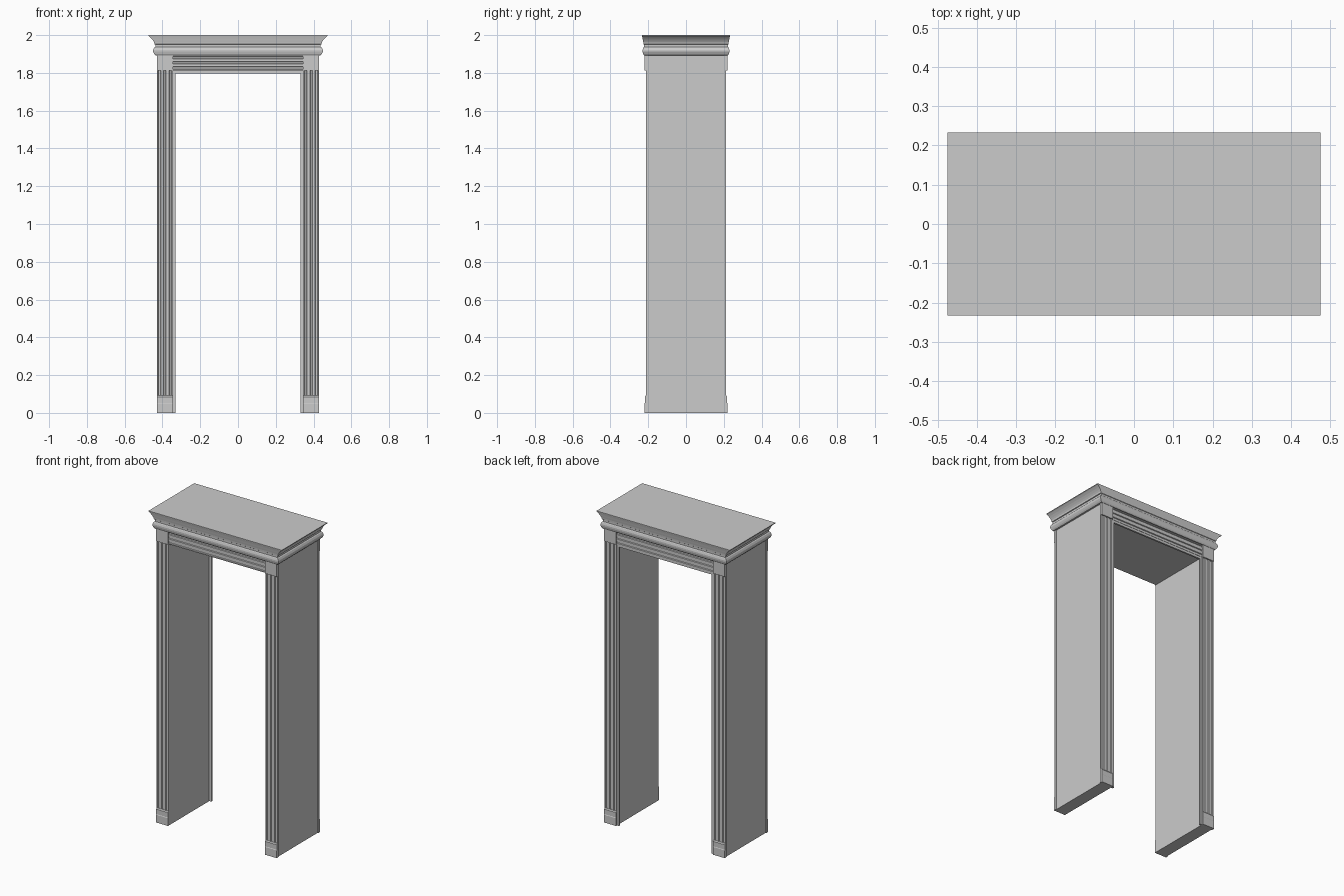
import bpy, bmesh

if "Cube" in bpy.data.objects:
    bpy.data.objects.remove(bpy.data.objects["Cube"])

IN, OUT, TOP = 0.345, 0.43, 1.895     # leg inner/outer x, frame top
WALL = 0.205                          # half depth of the plain lining


def finish(name, bm):
    bmesh.ops.recalc_face_normals(bm, faces=bm.faces)
    me = bpy.data.meshes.new(name)
    bm.to_mesh(me)
    bm.free()
    ob = bpy.data.objects.new(name, me)
    bpy.context.collection.objects.link(ob)
    return ob


def mirror(ob, x=True, y=True):
    m = ob.modifiers.new("mirror", 'MIRROR')
    m.use_axis = (x, y, False)
    m.use_mirror_merge = False
    return ob


def box(name, x0, x1, y0, y1, z0, z1):
    bm = bmesh.new()
    bmesh.ops.create_cube(bm, size=1)
    for v in bm.verts:
        v.co = (x1 if v.co.x > 0 else x0, y1 if v.co.y > 0 else y0,
                z1 if v.co.z > 0 else z0)
    return finish(name, bm)


def extrude(name, pts, vec):
    bm = bmesh.new()
    f = bm.faces.new([bm.verts.new(p) for p in pts])
    r = bmesh.ops.extrude_face_region(bm, geom=[f], use_keep_orig=True)
    bmesh.ops.translate(bm, vec=vec,
                        verts=[g for g in r['geom'] if isinstance(g, bmesh.types.BMVert)])
    return finish(name, bm)


def fluted(a0, a1, n, base, top, groove):
    """Outline of a board with n shallow grooves: (across, depth) pairs."""
    pts = [(a0, base), (a0, top)]
    step = (a1 - a0) / n
    for i in range(n):
        s = a0 + i * step
        pts += [(s + step * .25, top), (s + step * .35, groove),
                (s + step * .65, groove), (s + step * .75, top)]
    return pts + [(a1, top), (a1, base)]


def rings(name, levels):
    """Stack of rectangles: (x0, x1, y0, y1, z)."""
    bm = bmesh.new()
    loops = [[bm.verts.new(p) for p in ((a, c, z), (b, c, z), (b, d, z), (a, d, z))]
             for a, b, c, d, z in levels]
    for lo, hi in zip(loops, loops[1:]):
        for i in range(4):
            j = (i + 1) % 4
            bm.faces.new((lo[i], lo[j], hi[j], hi[i]))
    bm.faces.new(loops[0])
    bm.faces.new(loops[-1])
    return finish(name, bm)


# Plain lining of the passage: two legs and a lintel
mirror(box("jamb_lining", IN, OUT - .005, -WALL, WALL, 0, TOP), y=False)
box("lintel_lining", -IN, IN, -WALL, WALL, 1.812, TOP)

# Fluted pilasters on front and back
prof = fluted(IN, OUT, 3, -WALL + .003, -.213, -.208)
mirror(extrude("pilaster", [(a, d, 0) for a, d in prof], (0, 0, TOP)))

# Banded architrave between the corner blocks
prof = fluted(1.812, TOP, 3, -WALL + .003, -.213, -.208)
mirror(extrude("architrave", [(-IN, d, a) for a, d in prof], (2 * IN, 0, 0)), x=False)

# Stepped plinths and corner blocks
F = -.2
mirror(rings("plinth", [(IN, OUT, -.22, F, 0), (IN, OUT, -.22, F, .05),
                        (IN, OUT, -.218, F, .053), (IN, OUT, -.218, F, .085),
                        (IN, OUT, -.213, F, .092)]))
mirror(box("corner_block", IN, OUT, -.22, F, 1.812, TOP))

# Door stop on the back edge of the opening
mirror(box("door_stop_side", .33, IN, .200, .211, 0, 1.812), y=False)
box("door_stop_head", -IN, IN, .200, .211, 1.797, 1.812)

# Cornice: rounded lower moulding, neck and flared crown
cornice = [(.436, .222, 1.892), (.443, .227, 1.9), (.449, .23, 1.912), (.449, .23, 1.922),
           (.443, .226, 1.934), (.437, .222, 1.938), (.437, .222, 1.95),
           (.442, .225, 1.952), (.444, .226, 1.962), (.450, .228, 1.972),
           (.459, .230, 1.983), (.469, .232, 1.992), (.475, .233, 1.996), (.475, .233, 2.0)]
rings("cornice", [(-x, x, -y, y, z) for x, y, z in cornice])
